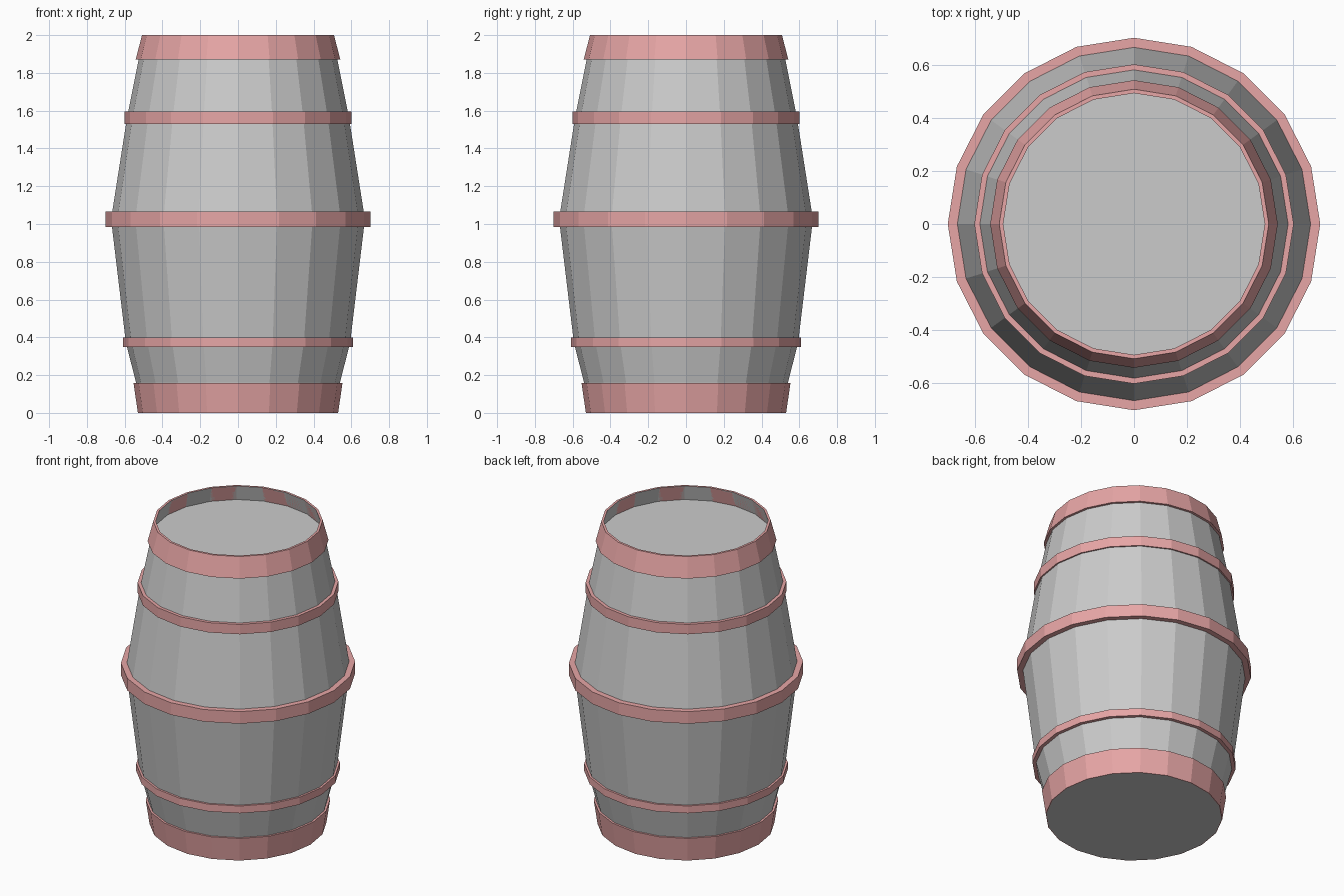
import bpy, bmesh, math

if "Cube" in bpy.data.objects:
    bpy.data.objects.remove(bpy.data.objects["Cube"])

SIDES = 20
red = bpy.data.materials.new("hoop_red")
red.diffuse_color = (0.8, 0.38, 0.38, 1)
red.use_nodes = True
red.node_tree.nodes["Principled BSDF"].inputs["Base Color"].default_value = red.diffuse_color


def lathe(name, profile, closed=False, cap=False, mat=None):
    """Spin (radius, z) points, listed bottom to top on the outside."""
    bm = bmesh.new()
    rings = []
    for r, z in profile:
        rings.append([bm.verts.new((r * math.cos(2 * math.pi * i / SIDES),
                                    r * math.sin(2 * math.pi * i / SIDES), z))
                      for i in range(SIDES)])
    pairs = list(zip(rings, rings[1:]))
    if closed:
        pairs.append((rings[-1], rings[0]))
    for a, b in pairs:
        for i in range(SIDES):
            j = (i + 1) % SIDES
            bm.faces.new((a[i], a[j], b[j], b[i]))
    if cap:
        bm.faces.new(rings[0][::-1])
    me = bpy.data.meshes.new(name)
    bm.to_mesh(me)
    bm.free()
    ob = bpy.data.objects.new(name, me)
    bpy.context.collection.objects.link(ob)
    if mat:
        me.materials.append(mat)
    return ob


# Bulging staves with a flat base, open at the top rim
lathe("barrel_body", [(0.525, 0), (0.54, 0.16), (0.594, 0.375), (0.672, 1.025),
                      (0.588, 1.56), (0.526, 1.87), (0.493, 2.0)], cap=True)

# Recessed lid
bpy.ops.mesh.primitive_circle_add(vertices=SIDES, radius=0.517, fill_type='NGON',
                                  location=(0, 0, 1.9),
                                  rotation=(0, 0, math.pi / 2))
bpy.context.object.name = "lid"

# Hoops: outer bottom, outer top, inner top, inner bottom
hoops = {
    "bottom_hoop": [(0.53, 0), (0.553, 0.157), (0.539, 0.157), (0.525, 0)],
    "lower_hoop": [(0.61, 0.35), (0.61, 0.398), (0.59, 0.398), (0.585, 0.35)],
    "middle_hoop": [(0.702, 0.985), (0.702, 1.065), (0.665, 1.065), (0.665, 0.985)],
    "upper_hoop": [(0.602, 1.53), (0.602, 1.595), (0.58, 1.595), (0.587, 1.53)],
    "top_hoop": [(0.542, 1.87), (0.508, 2.0), (0.493, 2.0), (0.526, 1.87)],
}
for name, profile in hoops.items():
    lathe(name, profile, closed=True, mat=red)
